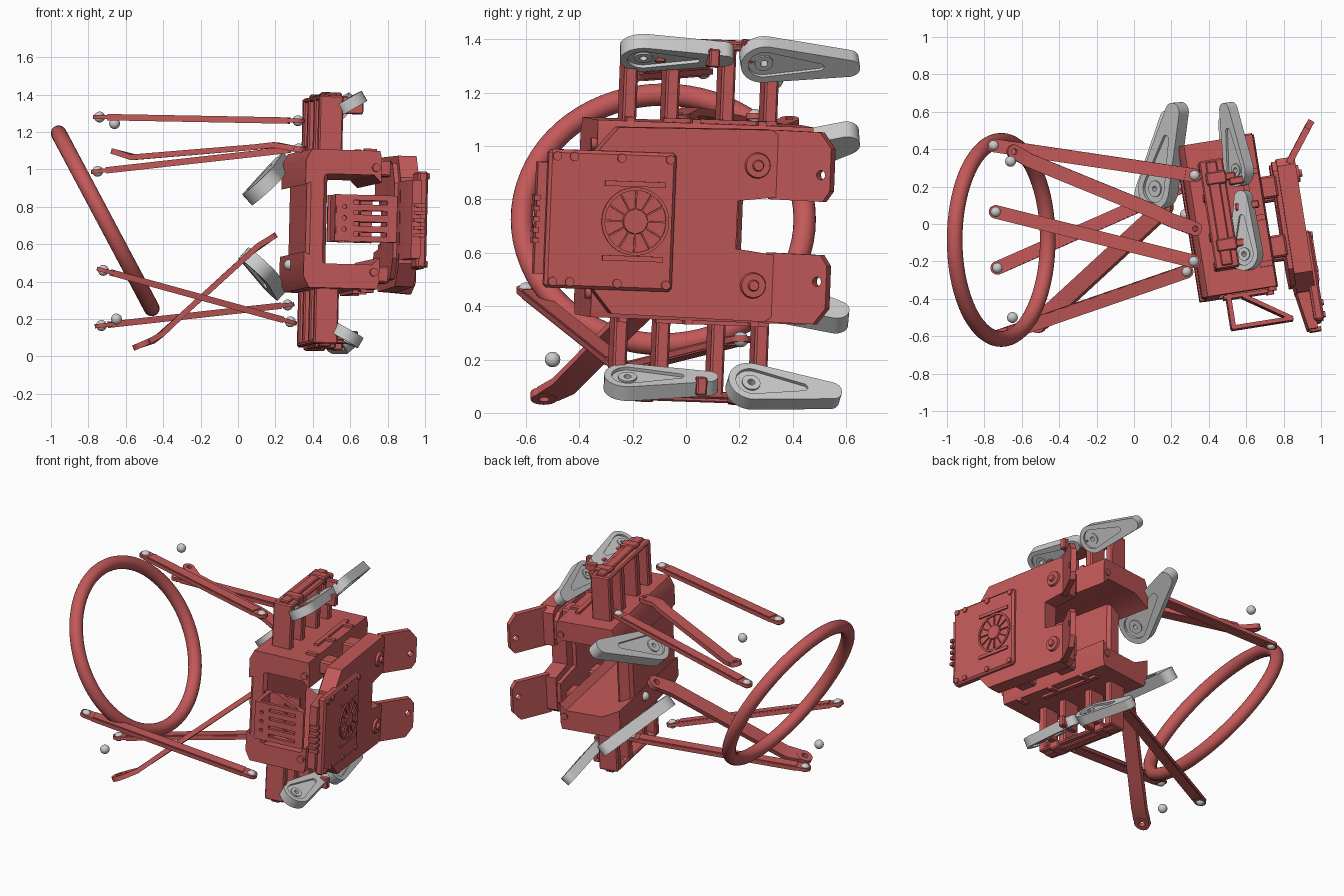
import bpy, bmesh
from math import pi, cos, sin, acos, radians
from mathutils import Vector, Matrix

if "Cube" in bpy.data.objects:
    bpy.data.objects.remove(bpy.data.objects["Cube"])

red = bpy.data.materials.new("red_shell")
red.diffuse_color = (0.55, 0.1, 0.1, 1)
red.use_nodes = True
red.node_tree.nodes["Principled BSDF"].inputs["Base Color"].default_value = red.diffuse_color

# Tilted body frame: u = thickness, v = depth, w = height
BODY = (Matrix.Translation((0.5, 0.03, 0.72)) @ Matrix.Rotation(radians(9), 4, 'Z')
        @ Matrix.Rotation(radians(1.7), 4, 'Y') @ Matrix.Rotation(radians(-2), 4, 'X'))
ID = Matrix.Identity(4)


def frame(o, xdir, normal):
    x = Vector(xdir).normalized()
    z = Vector(normal)
    z = (z - x * z.dot(x)).normalized()
    y = z.cross(x)
    m = Matrix((x, y, z)).transposed().to_4x4()
    return Matrix.Translation(o) @ m


def finish(name, bm, m, mat):
    me = bpy.data.meshes.new(name)
    bmesh.ops.recalc_face_normals(bm, faces=bm.faces)
    bm.to_mesh(me)
    bm.free()
    ob = bpy.data.objects.new(name, me)
    ob.matrix_world = m
    bpy.context.collection.objects.link(ob)
    if mat:
        me.materials.append(mat)
    return ob


def box(name, u, v, w, bevel=0.0, m=BODY):
    bm = bmesh.new()
    bmesh.ops.create_cube(bm, size=1)
    for p in bm.verts:
        p.co = [(a[0] + a[1]) / 2 + c * (a[1] - a[0]) for a, c in zip((u, v, w), p.co)]
    if bevel:
        bmesh.ops.bevel(bm, geom=bm.edges[:], offset=bevel, segments=1, affect='EDGES')
    return finish(name, bm, m, red)


def cone(name, r1, r2, h, m, mat=red, n=24):
    bm = bmesh.new()
    bmesh.ops.create_cone(bm, cap_ends=True, segments=n, radius1=r1, radius2=r2, depth=h)
    return finish(name, bm, m, mat)


def ball(name, o, r=0.029):
    bm = bmesh.new()
    bmesh.ops.create_uvsphere(bm, u_segments=24, v_segments=12, radius=r)
    return finish(name, bm, Matrix.Translation(o), None)


def plate(name, outlines, t, m, mat=red):
    """Flat plate; outlines after the first are holes."""
    cu = bpy.data.curves.new(name, 'CURVE')
    cu.dimensions, cu.fill_mode, cu.extrude = '2D', 'BOTH', t / 2
    for pts in outlines:
        s = cu.splines.new('POLY')
        s.points.add(len(pts) - 1)
        for p, c in zip(s.points, pts):
            p.co = (c[0], c[1], 0, 1)
        s.use_cyclic_u = True
    ob = bpy.data.objects.new(name, cu)
    ob.matrix_world = m
    bpy.context.collection.objects.link(ob)
    bpy.ops.object.select_all(action='DESELECT')
    ob.select_set(True)
    bpy.context.view_layer.objects.active = ob
    bpy.ops.object.convert(target='MESH')
    ob = bpy.context.view_layer.objects.active
    if mat:
        ob.data.materials.append(mat)
    return ob


def capsule(r1, r2, length, n=16):
    phi = acos((r1 - r2) / length)
    a = [phi + (2 * pi - 2 * phi) * i / n for i in range(n + 1)]
    b = [-phi + 2 * phi * i / n for i in range(n + 1)]
    return [(r1 * cos(t), r1 * sin(t)) for t in a] + [(length + r2 * cos(t), r2 * sin(t)) for t in b]


def circle(x, y, r, n=20):
    return [(x + r * cos(2 * pi * i / n), y + r * sin(2 * pi * i / n)) for i in range(n)]


def rect(x0, x1, y0, y1):
    return [(x0, y0), (x1, y0), (x1, y1), (x0, y1)]


def strip(name, path, width, t):
    """Bent flat bar whose width lies along y, with an eye at both ends."""
    pts = [Vector(p) for p in path]
    bm = bmesh.new()
    prev = None
    for i, p in enumerate(pts):
        d = (pts[min(i + 1, len(pts) - 1)] - pts[max(i - 1, 0)]).normalized()
        y = Vector((0, 1, 0))
        y = (y - d * y.dot(d)).normalized()
        n = d.cross(y)
        ring = [bm.verts.new(p + y * a * width / 2 + n * b * t / 2)
                for a, b in ((1, 1), (1, -1), (-1, -1), (-1, 1))]
        if prev:
            for k in range(4):
                bm.faces.new((prev[k], prev[(k + 1) % 4], ring[(k + 1) % 4], ring[k]))
        else:
            bm.faces.new(ring)
        prev = ring
    bm.faces.new(prev)
    finish(name, bm, ID, red)
    for a, b in ((pts[0], pts[1]), (pts[-1], pts[-2])):
        d = (a - b).normalized()
        plate(name + "_eye", [circle(0, 0, width / 2), circle(0, 0, width / 5)], t,
              frame(a + d * width * 0.2, d, d.cross(Vector((0, 1, 0)))))


# Large ring
bpy.ops.mesh.primitive_torus_add(major_radius=0.53, minor_radius=0.042, major_segments=72,
                                 minor_segments=20, location=(-0.71, -0.085, 0.725),
                                 rotation=(0, radians(62), 0))
ring = bpy.context.object
ring.name = "ring"
ring.data.materials.append(red)

# Straight link rods with ball joints
for a, b in (((-.74, .065, 1.28), (.32, -.2, 1.26)), ((-.75, .42, .99), (.325, .26, 1.11)),
             ((-.72, -.6, .46), (.28, -.255, .185)), ((-.73, -.235, .165), (.265, .205, .275))):
    a, b = Vector(a), Vector(b)
    d = b - a
    L = d.length
    m = frame(a, d, d.cross(Vector((0, 1, 0))))
    plate("link_rod", [capsule(.036, .036, L), circle(0, 0, .02), circle(L, 0, .02)], .022, m)
    plate("link_rod_rib", [rect(.05, L - .05, -.032, .032)], .034, m)
    ball("ball_joint", a)
    ball("ball_joint", b)
for p in ((-.66, .335, 1.245), (-.65, -.5, .2), (.275, .05, .49)):
    ball("loose_ball", p)

# Bent flat arms
strip("upper_arm", [(-.63, .38, 1.085), (-.56, .34, 1.065), (.1, .07, 1.12), (.2, .02, 1.13), (.31, -.02, 1.11)], .075, .03)
strip("lower_arm", [(-.5, -.52, .07), (-.43, -.46, .1), (-.3, -.34, .22), (.09, .02, .575), (.15, .08, .615)], .1, .03)

# Grey paddles: rim, web and pivot boss
for o, tip, n, k in (((.56, .29, 1.325), (.505, .61, 1.31), (.77, 0, -.64), 1),
                     ((.60, -.16, 1.35), (.585, .14, 1.345), (.5, 0, -.87), 1),
                     ((.55, .24, .10), (.5, .54, .065), (.77, 0, .64), 1),
                     ((.58, -.22, .115), (.57, .08, .11), (.5, 0, .87), 1),
                     ((.13, .19, .91), (.23, .60, 1.03), (-.65, 0, .75), 1.25),
                     ((.11, .15, .48), (.2, .56, .36), (-.65, 0, -.75), 1.25)):
    d = Vector(tip) - Vector(o)
    L = d.length
    m = frame(o, d, n)
    plate("paddle_rim", [capsule(.088 * k, .04 * k, L),
                         capsule(.06 * k, .016 * k, L * .65)], .062 * k, m, None)
    plate("paddle_web", [capsule(.08 * k, .03 * k, L), circle(0, 0, .014), circle(L * .9, 0, .012)],
          .036 * k, m, None)
    plate("paddle_boss", [circle(0, 0, .035 * k), circle(0, 0, .014)], .05 * k, m, None)

# Body: side wall, upper and lower halves mirrored
box("side_wall", (-.2, -.09), (-.41, .2), (-.34, .34), .02)
for s in (1, -1):
    def span(a, b):
        return (min(a * s, b * s), max(a * s, b * s))
    prof = [(-.21, .31), (-.18, .37), (.19, .37), (.2, .33), (.2, .2), (.16, .24), (-.09, .24), (-.21, .18)]
    plate("body_beam", [[(u, w * s) for u, w in prof]], .82,
          BODY @ frame((0, 0, 0), (1, 0, 0), (0, -1, 0)))
    for v in (-.3, -.05, .2):
        box("beam_nub", (.12, .19), (v, v + .03), span(.36, .385))
    box("beam_rail", (.1, .13), (-.15, .28), span(.36, .385))
    for v in (-.2, .12):
        box("slab_connector", (.18, .28), (v - .06, v + .06), span(.24, .33), .01)
    for v in (-.26, -.1, .11, .275):
        box("column", (-.125, .005), (v - .026, v + .026), span(.35, .665), .008)
    box("column_cap", (-.125, .005), (-.28, .3), span(.64, .665), .008)
    box("cap_ridge", (-.09, -.03), (-.27, .29), span(.66, .68), .006)
    for v in (-.16, .2):
        box("cap_bracket", (-.1, .01), (v - .035, v + .035), span(.63, .685), .008)
        box("paddle_pin", (-.01, .06), (v - .02, v + .02), span(.59, .64), .006)
    box("pivot_block", (.03, .16), (.01, .05), span(.58, .65), .006)
    box("pivot_block", (.02, .1), (.15, .19), span(.6, .68), .006)
    for v in (-.42, .41):
        cone("beam_screw", .022, .022, .02,
             BODY @ Matrix.Translation((.17, v, .28 * s)) @ Matrix.Rotation(pi / 2, 4, 'X'))

# Front tray with slotted grilles
slots = [rect(-.07, .11, w - .011, w + .011) for w in (-.085, -.03, .03, .085)]
holes = [circle(-.12, w, .012, 12) for w in (-.06, 0, .06)]
plate("tray_front", [rect(-.165, .165, -.125, .125)] + slots + holes, .022,
      BODY @ frame((.095, -.585, 0), (1, 0, 0), (0, -1, 0)))
plate("tray_brace", [rect(-.145, .145, -.125, .125)] + slots,
      .022, BODY @ frame((.135, -.505, 0), (.24, -.16, 0), (-.16, -.24, 0)))
box("tray_side", (-.075, -.05), (-.59, -.40), (-.125, .125))
box("tray_floor", (-.09, .15), (-.43, -.41), (-.125, .125))

# Back slab with rear notch, plus stepped support below the fan plate
VW = lambda u: BODY @ frame((u, 0, 0), (0, 1, 0), (1, 0, 0))
half = [(-.46, .23), (-.36, .35), (.22, .36), (.26, .33), (.26, .11), (.1, .09)]
plate("back_slab", [half + [(v, -w) for v, w in reversed(half)]], .1, VW(.345))
inner = [(-.42, .2), (-.33, .31), (.2, .32), (.25, .28), (.25, .15), (.02, .13)]
plate("back_slab_inner", [inner + [(v, -w) for v, w in reversed(inner)]], .03, VW(.285))
plate("fan_support", [[(.33, -.66), (.38, -.66), (.38, -.3), (.3, -.3), (.29, -.42)]], .42, BODY)
for i in range(5):
    box("side_vent", (.34, .4), (-.672, -.65), (-.095 + i * .04, -.075 + i * .04))

# Fan plate, fan and details
box("fan_plate", (.365, .42), (-.625, -.14), (-.26, .26), .012)
FAN = BODY @ Matrix.Translation((.422, -.29, 0)) @ Matrix.Rotation(pi / 2, 4, 'Y')
plate("fan_rim", [circle(0, 0, .128, 40), circle(0, 0, .116, 40)], .012, FAN)
cone("fan_hub", .05, .045, .016, FAN)
for i in range(12):
    box("fan_spoke", (.04, .12), (-.003, .003), (-.005, .006),
        m=FAN @ Matrix.Rotation(i * pi / 6, 4, 'Z'))
for s in (1, -1):
    box("fan_bar", (.41, .43), (-.41, -.18), (s * .14 - .01, s * .14 + .01))
    for v in (-.595, -.53, -.35, -.165):
        cone("plate_screw", .017, .017, .015, BODY @ Matrix.Translation((.422, v, s * .235))
             @ Matrix.Rotation(pi / 2, 4, 'Y'), n=12)
    M = BODY @ Matrix.Translation((.4, .17, s * .225)) @ Matrix.Rotation(pi / 2, 4, 'Y')
    cone("knob_base", .05, .045, .02, M)
    cone("knob", .03, .018, .05, M)
    # Outward flaps at the rear of the slab
    flap = [(-.04, .1), (.19, .1), (.22, .14), (.22, .3), (.17, .36), (-.04, .36)]
    plate("rear_flap", [[(a, b * s) for a, b in flap], circle(.18, .2 * s, .018)], .035,
          BODY @ frame((.385, .26, 0), (.6, .8, 0), (.8, -.6, 0)))

# Smooth round surfaces, keep hard edges
bpy.ops.object.select_all(action='DESELECT')
for ob in bpy.context.scene.objects:
    if ob.type == 'MESH':
        ob.select_set(True)
        bpy.context.view_layer.objects.active = ob
bpy.ops.object.shade_smooth_by_angle(angle=radians(35))
